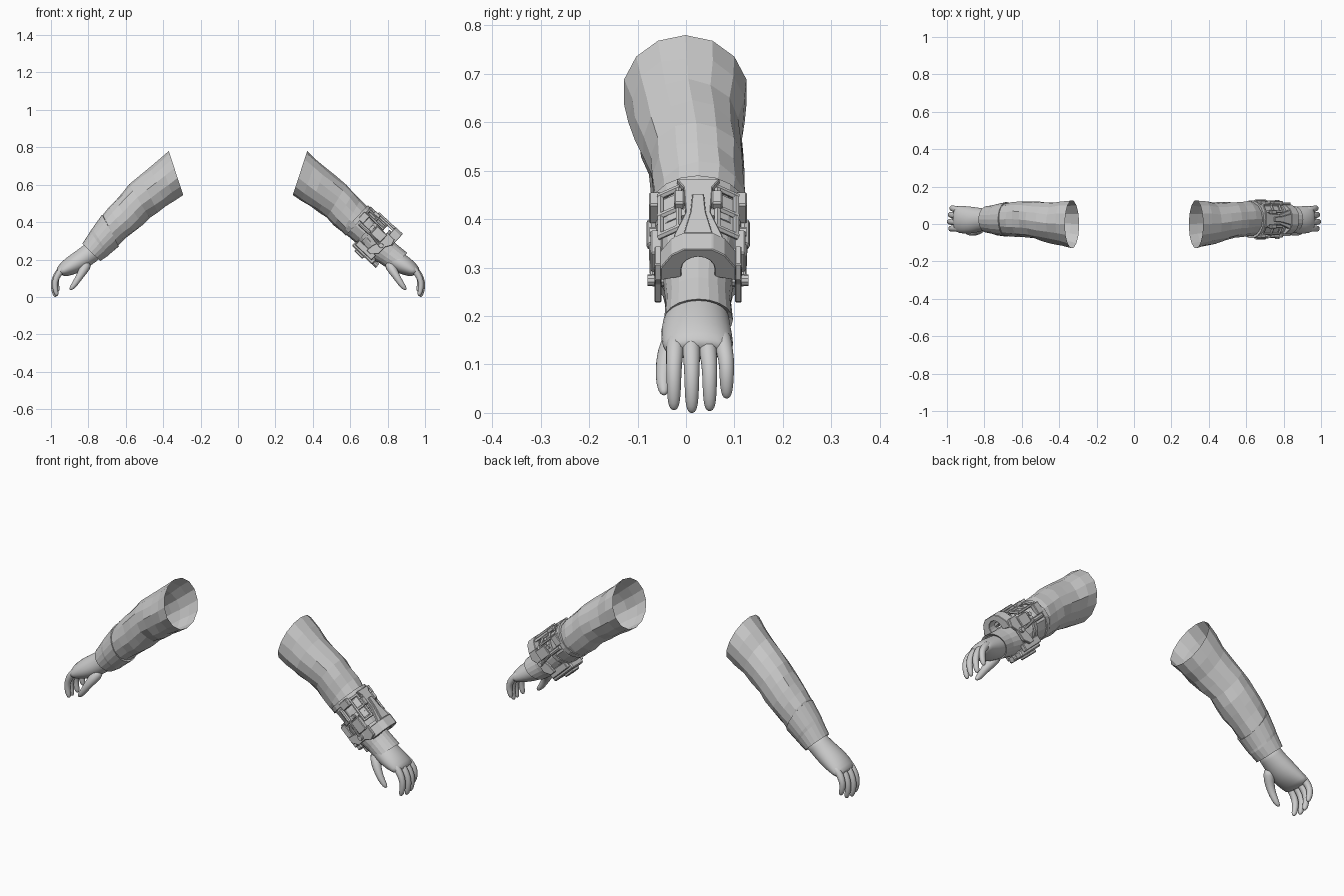
import bpy, bmesh, math, random
from mathutils import Vector, Matrix

random.seed(4)
# Forearm frame: local x runs down the arm, y sideways, z away from the back of the hand
M = Matrix.Translation((0.33, 0, 0.665)) @ Matrix.Rotation(math.radians(43.1), 4, 'Y')
YC = 0.025


def finish(name, bm, smooth=False, bevel=0, subsurf=0):
    bmesh.ops.recalc_face_normals(bm, faces=bm.faces)
    me = bpy.data.meshes.new(name)
    bm.to_mesh(me)
    bm.free()
    ob = bpy.data.objects.new(name, me)
    bpy.context.collection.objects.link(ob)
    for p in me.polygons:
        p.use_smooth = smooth
    if bevel:
        b = ob.modifiers.new("bevel", 'BEVEL')
        b.width, b.segments, b.limit_method = bevel, 1, 'ANGLE'
    if subsurf:
        ob.modifiers.new("subsurf", 'SUBSURF').levels = subsurf
        ob.modifiers["subsurf"].render_levels = subsurf
    return ob


def skin(name, rings, cap0=False, cap1=False, closed=False, **kw):
    bm = bmesh.new()
    vs = [[bm.verts.new(p) for p in r] for r in rings]
    n = len(rings[0])
    pairs = list(zip(vs, vs[1:])) + ([(vs[-1], vs[0])] if closed else [])
    for a, b in pairs:
        for i in range(n):
            bm.faces.new((a[i], a[(i + 1) % n], b[(i + 1) % n], b[i]))
    if cap0:
        bm.faces.new(vs[0])
    if cap1:
        bm.faces.new(vs[-1])
    return finish(name, bm, **kw)


def section(s, sx, n, jit=0.0):
    """Elliptic ring from upper xz point, lower xz point and y range."""
    ux, uz, lx, lz, y0, y1 = s
    c = Vector(((ux + lx) / 2, (y0 + y1) / 2, (uz + lz) / 2))
    u = Vector(((ux - lx) / 2, 0, (uz - lz) / 2))
    out = []
    for i in range(n):
        a = 2 * math.pi * i / n
        k = 1 + random.uniform(-jit, jit)
        p = c + (u * math.cos(a) + Vector((0, (y1 - y0) / 2, 0)) * math.sin(a)) * k
        out.append((p.x * sx, p.y, p.z))
    return out


def tube(name, pts, radii, n=10, mat=None, **kw):
    pts = [(mat @ Vector(p)) if mat else Vector(p) for p in pts]
    rings = []
    for i, p in enumerate(pts):
        d = (pts[min(i + 1, len(pts) - 1)] - pts[max(i - 1, 0)]).normalized()
        ref = Vector((0, 1, 0)) if abs(d.y) < 0.9 else Vector((1, 0, 0))
        a = d.cross(ref).normalized()
        b = d.cross(a)
        rings.append([p + (a * math.cos(2 * math.pi * k / n) + b * math.sin(2 * math.pi * k / n)) * radii[i]
                      for k in range(n)])
    return skin(name, rings, True, True, **kw)


def slab(name, outline, vec, bevel=0.002):
    """Extrude an outline given in forearm coordinates along vec."""
    a = [M @ Vector(p) for p in outline]
    b = [M @ (Vector(p) + Vector(vec)) for p in outline]
    return skin(name, [a, b], True, True, bevel=bevel)


def box(name, x, y, z, bevel=0.003):
    return slab(name, [(x[0], y[0], z[0]), (x[0], y[1], z[0]), (x[0], y[1], z[1]), (x[0], y[0], z[1])],
                (x[1] - x[0], 0, 0), bevel)


def band(name, x0, x1, hy, hz, zc, th=0.006, n=18):
    """Closed strap around the forearm."""
    def ring(x, g):
        return [M @ Vector((x, YC + (hy + g) * math.sin(2 * math.pi * i / n),
                            zc + (hz + g) * math.cos(2 * math.pi * i / n))) for i in range(n)]
    return skin(name, [ring(x0, -th), ring(x0, th), ring(x1, th), ring(x1, -th)], closed=True)


SLEEVE = [(0.37, 0.78, 0.293, 0.545, -0.131, 0.128), (0.47, 0.69, 0.385, 0.485, -0.105, 0.114),
          (0.58, 0.60, 0.475, 0.425, -0.078, 0.12), (0.655, 0.52, 0.555, 0.345, -0.07, 0.122),
          (0.72, 0.445, 0.64, 0.28, -0.064, 0.114), (0.76, 0.375, 0.68, 0.24, -0.053, 0.102)]
PALM = [(0.80, 0.30, 0.72, 0.215, -0.033, 0.084), (0.835, 0.27, 0.76, 0.187, -0.034, 0.083),
        (0.872, 0.243, 0.792, 0.163, -0.044, 0.089), (0.925, 0.207, 0.845, 0.128, -0.056, 0.096),
        (0.963, 0.168, 0.905, 0.112, -0.05, 0.1), (0.978, 0.138, 0.93, 0.108, -0.045, 0.098)]
CUFF = [(0.715, 0.43, 0.655, 0.29, -0.055, 0.1), (0.727, 0.44, 0.637, 0.27, -0.068, 0.118),
        (0.78, 0.365, 0.69, 0.226, -0.06, 0.106), (0.79, 0.35, 0.697, 0.218, -0.055, 0.102),
        (0.832, 0.285, 0.737, 0.192, -0.047, 0.096), (0.82, 0.28, 0.747, 0.205, -0.035, 0.084)]
LONG_CUFF = [(0.74, 0.40, 0.66, 0.25, -0.055, 0.106), (0.80, 0.325, 0.72, 0.2, -0.046, 0.097),
             (0.85, 0.28, 0.762, 0.178, -0.042, 0.093), (0.905, 0.235, 0.805, 0.15, -0.045, 0.097),
             (0.893, 0.232, 0.81, 0.163, -0.036, 0.088)]

for side, sx in (("right", 1), ("left", -1)):
    # faceted cloth sleeve, open at the shoulder
    rings = []
    for i, (a, b) in enumerate(zip(SLEEVE, SLEEVE[1:])):
        for f in (0, 0.5):
            s = [p + (q - p) * f for p, q in zip(a, b)]
            rings.append(section(s, sx, 14, 0.0 if i + f == 0 else 0.045))
    rings.append(section(SLEEVE[-1], sx, 14))
    skin(side + "_sleeve", rings)
    # glove cuff and palm
    skin(side + "_cuff", [section(s, sx, 20) for s in (LONG_CUFF if sx > 0 else CUFF)])
    skin(side + "_palm", [section(s, sx, 16) for s in PALM], True, True, smooth=True, subsurf=1)
    # fingers
    for k, (y, dz, dx) in enumerate([(-0.027, 0.006, -0.006), (0.01, 0, 0.001),
                                     (0.047, 0.004, -0.004), (0.082, 0.03, -0.012)]):
        path = [(0.925, 0.165), (0.958, 0.135), (0.981, 0.095), (0.986, 0.06), (0.981, 0.025), (0.975, 0.006), (0.973, 0)]
        pts = [((x + dx) * sx, y * (0.9 if i < 2 else 1) + 0.002, z + dz * min(1, i / 4)) for i, (x, z) in enumerate(path)]
        tube(f"{side}_finger_{k + 1}", pts, [0.018, 0.02, 0.017, 0.016, 0.0145, 0.011, 0.004], smooth=True, subsurf=1)
    # thumb
    tp = [(0.80, 0.0, 0.185), (0.828, -0.032, 0.14), (0.85, -0.044, 0.105), (0.872, -0.047, 0.07),
          (0.89, -0.046, 0.047), (0.9, -0.045, 0.038)]
    tube(side + "_thumb", [(x * sx, y, z) for x, y, z in tp], [0.03, 0.026, 0.02, 0.017, 0.013, 0.005],
         smooth=True, subsurf=1)

# ---- Mechanical bracer on the right forearm ----
band("bracer_upper_strap", 0.385, 0.41, 0.096, 0.093, 0.022)
band("bracer_middle_strap", 0.475, 0.495, 0.091, 0.088, 0.022)
band("bracer_lower_strap", 0.56, 0.585, 0.086, 0.08, 0.018)

# tapered top plate with raised spine
slab("top_plate", [(x, YC + y, 0.112) for x, y in
                   [(0.40, -0.045), (0.40, 0.045), (0.425, 0.03), (0.50, 0.026), (0.57, 0.05), (0.60, 0.05),
                    (0.60, -0.05), (0.57, -0.05), (0.50, -0.026), (0.425, -0.03)]], (0, 0, 0.014))
slab("top_spine", [(x, YC + y, 0.124) for x, y in
                   [(0.455, -0.012), (0.455, 0.012), (0.51, 0.016), (0.575, 0.03), (0.575, -0.03), (0.51, -0.016)]],
     (0, 0, 0.012))

# arched muzzle collar above the wrist
arc = [(0.034 * math.cos(math.pi * i / 8), 0.082 + 0.034 * math.sin(math.pi * i / 8)) for i in range(9)]
outer = [(-0.034, 0.06), (-0.078, 0.05), (-0.078, 0.085), (-0.055, 0.122), (-0.03, 0.138),
         (0.03, 0.138), (0.055, 0.122), (0.078, 0.085), (0.078, 0.05), (0.034, 0.06)]
slab("wrist_arch", [(0.575, YC + y, z) for y, z in arc + outer], (0.052, 0, 0))

# underside module
box("under_module", (0.47, 0.62), (YC - 0.045, YC + 0.045), (-0.095, -0.062), 0.006)
box("under_block", (0.50, 0.56), (YC - 0.03, YC + 0.03), (-0.108, -0.09), 0.004)
tube("under_barrel", [(0.60, YC, -0.08), (0.645, YC, -0.08)], [0.014, 0.014], mat=M)

for name, s in (("front", -1), ("back", 1)):
    def Y(v): return YC + s * v
    # open window frame on each shoulder of the bracer
    for k, (w, z) in enumerate([(0.04, 0.108), (0.078, 0.085)]):
        tube(f"{name}_frame_rail_{k}", [(0.41, Y(w), z), (0.53, Y(w), z)], [0.007, 0.007], 6, M)
    for k, x in enumerate((0.41, 0.47, 0.53)):
        tube(f"{name}_frame_bar_{k}", [(x, Y(0.036), 0.111), (x, Y(0.082), 0.083)], [0.007, 0.007], 6, M)
    slab(name + "_frame_panel", [(0.42, Y(0.04), 0.098), (0.52, Y(0.04), 0.098),
                                 (0.52, Y(0.074), 0.078), (0.42, Y(0.074), 0.078)], (0, 0, 0.006), 0)
    # side boxes and piston
    box(name + "_upper_clamp", (0.395, 0.435), sorted((Y(0.078), Y(0.101))), (0.03, 0.085))
    box(name + "_side_box", (0.50, 0.57), sorted((Y(0.074), Y(0.098))), (0.02, 0.075))
    tube(name + "_piston", [(0.42, Y(0.096), 0.02), (0.49, Y(0.096), 0.02), (0.491, Y(0.096), 0.02), (0.59, Y(0.093), 0.005)],
         [0.011, 0.011, 0.006, 0.006], 8, M)
    # curved side arm down to the pivot
    slab(name + "_side_arm", [(x, Y(0.076), z) for x, z in
                              [(0.56, 0.085), (0.615, 0.085), (0.625, 0.05), (0.605, 0.02), (0.605, -0.03),
                               (0.575, -0.06), (0.545, -0.06), (0.55, -0.02), (0.57, 0.03)]], (0, s * 0.014, 0))
    tube(name + "_pivot_bolt", [(0.585, Y(0.07), 0.012), (0.585, Y(0.104), 0.012)], [0.014, 0.012], 10, M)
    tube(name + "_strap_bolt", [(0.485, Y(0.08), 0.055), (0.485, Y(0.1), 0.055)], [0.01, 0.01], 8, M)
    # lower hanger and outer top lug
    box(name + "_hanger", (0.48, 0.60), sorted((Y(0.045), Y(0.068))), (-0.08, -0.045))
    box(name + "_top_lug", (0.435, 0.475), sorted((Y(0.028), Y(0.05))), (0.108, 0.128))
